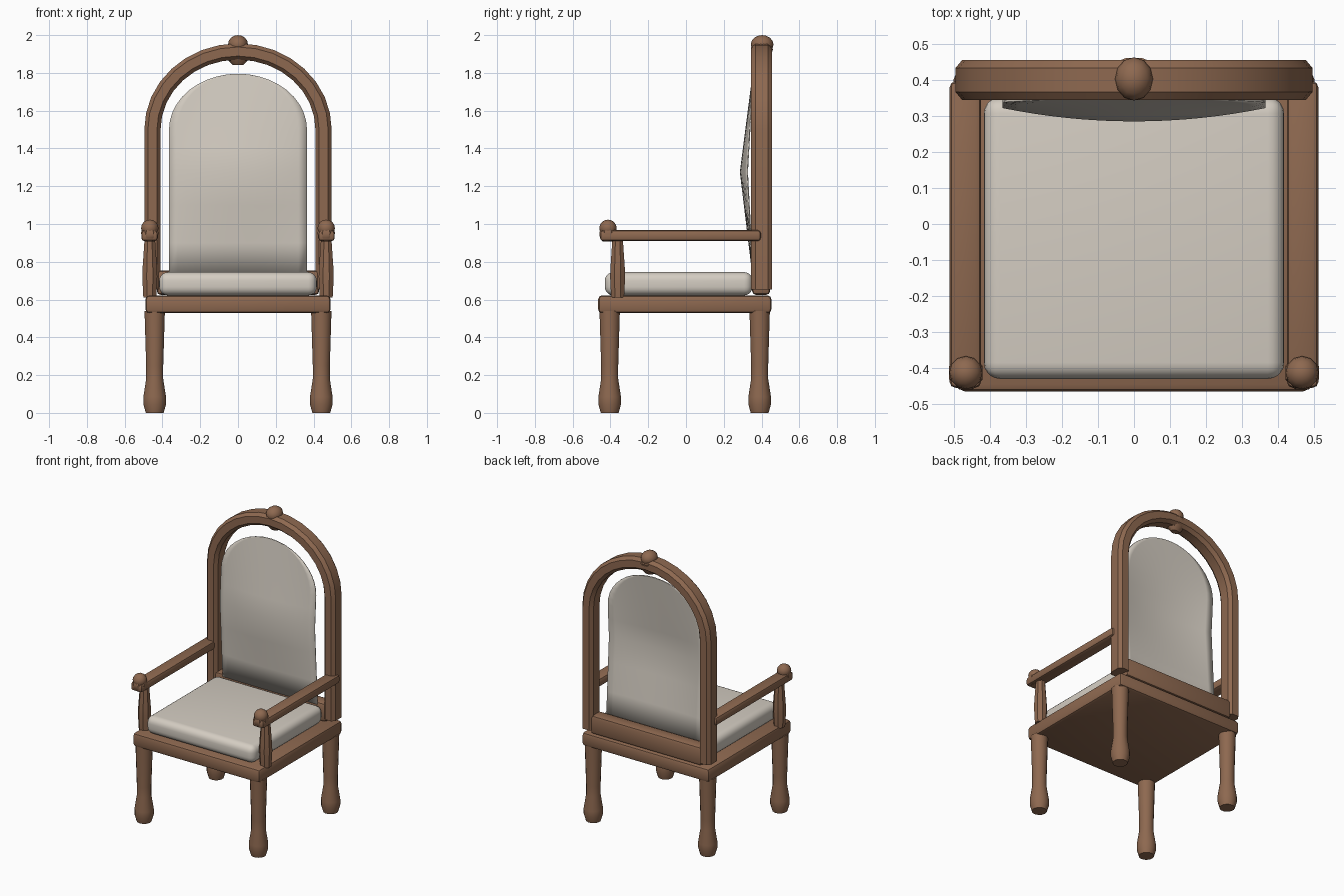
import bpy, bmesh, math
from mathutils import Vector

default = bpy.data.objects.get("Cube")
if default:
    bpy.data.objects.remove(default)


def material(name, rgb):
    mat = bpy.data.materials.new(name)
    mat.use_nodes = True
    mat.diffuse_color = (*rgb, 1)
    bsdf = next(n for n in mat.node_tree.nodes if n.type == 'BSDF_PRINCIPLED')
    bsdf.inputs["Base Color"].default_value = (*rgb, 1)
    return mat


wood = material("brown wood", (0.27, 0.14, 0.08))
fabric = material("cream fabric", (0.66, 0.61, 0.54))


def finish(name, bm, mat, angle=35):
    bmesh.ops.recalc_face_normals(bm, faces=bm.faces)
    mesh = bpy.data.meshes.new(name)
    bm.to_mesh(mesh)
    bm.free()
    mesh.materials.append(mat)
    obj = bpy.data.objects.new(name, mesh)
    bpy.context.collection.objects.link(obj)
    bpy.ops.object.select_all(action='DESELECT')
    obj.select_set(True)
    bpy.context.view_layer.objects.active = obj
    bpy.ops.object.shade_smooth_by_angle(angle=math.radians(angle))
    return obj


def box(name, low, high, mat, bevel, segments=2):
    low, high = Vector(low), Vector(high)
    bm = bmesh.new()
    bmesh.ops.create_cube(bm, size=1)
    for v in bm.verts:
        v.co = (low + high) / 2 + v.co * (high - low)
    bmesh.ops.bevel(bm, geom=bm.edges[:], offset=bevel, segments=segments,
                    profile=0.5, affect='EDGES')
    return finish(name, bm, mat)


def loft(bm, rings):
    """Skin closed rings of points and cap both ends."""
    rows = [[bm.verts.new(p) for p in ring] for ring in rings]
    n = len(rows[0])
    for a, b in zip(rows, rows[1:]):
        for i in range(n):
            j = (i + 1) % n
            bm.faces.new((a[i], a[j], b[j], b[i]))
    bm.faces.new(rows[0])
    bm.faces.new(rows[-1])


def turned(name, x, y, profile, sides, y_scale=1):
    """Lathe a (radius, height) profile around a vertical axis."""
    angles = [2 * math.pi * (i + 0.5) / sides for i in range(sides)]
    bm = bmesh.new()
    loft(bm, [[(x + r * math.cos(a), y + r * y_scale * math.sin(a), z)
               for a in angles] for r, z in profile])
    return finish(name, bm, wood)


def ball(name, center, radii):
    bm = bmesh.new()
    bmesh.ops.create_uvsphere(bm, u_segments=12, v_segments=8, radius=1)
    for v in bm.verts:
        v.co = Vector(c + r * p for c, r, p in zip(center, radii, v.co))
    return finish(name, bm, wood)


# Seat frame and cushion
box("seat_frame", (-0.49, -0.465, 0.528), (0.49, 0.452, 0.622), wood, 0.02)
box("seat_cushion", (-0.417, -0.43, 0.622), (0.417, 0.352, 0.745), fabric, 0.045, 5)

# Turned legs, arms, arm posts and knobs on both sides
leg = [(0.048, 0), (0.061, 0.045), (0.061, 0.085), (0.046, 0.18),
       (0.046, 0.25), (0.055, 0.54)]
post = [(0.037, 0.61), (0.043, 0.72), (0.041, 0.77), (0.03, 0.92)]
collar = [(0.03, 0.908), (0.046, 0.925), (0.05, 0.955), (0.036, 0.985)]
for side, s in (("left", 1), ("right", -1)):
    for end, y in (("front", -0.404), ("back", 0.39)):
        turned(f"{side}_{end}_leg", s * 0.441, y, leg, 16)
    turned(f"{side}_arm_post", s * 0.467, -0.362, post, 8)
    xs = sorted((s * 0.425, s * 0.512))
    box(f"{side}_armrest", (xs[0], -0.455, 0.91), (xs[1], 0.396, 0.967), wood, 0.016)
    turned(f"{side}_knob_collar", s * 0.467, -0.413, collar, 8)
    ball(f"{side}_knob", (s * 0.467, -0.413, 0.978), (0.046, 0.046, 0.045))

# Arched back frame: chamfered section swept up, over and down
section = [(0.043, -0.033), (0.043, 0.033), (0.024, 0.056), (-0.024, 0.056),
           (-0.043, 0.033), (-0.043, -0.033), (-0.024, -0.056), (0.024, -0.056)]
path = [(0.453, 0.652, 0)]
for i in range(17):
    a = math.pi * i / 16
    path.append((0.453 * math.cos(a), 1.5 + 0.413 * math.sin(a), a))
path.append((-0.453, 0.652, math.pi))
bm = bmesh.new()
loft(bm, [[(x + o * math.cos(a), 0.4 + d, z + o * math.sin(a)) for o, d in section]
          for x, z, a in path])
finish("back_arch", bm, wood, 25)
box("back_rail", (-0.43, 0.35, 0.625), (0.43, 0.445, 0.755), wood, 0.02)

# Crest ornament on top of the arch
crest = [(0.03, 1.843), (0.063, 1.875), (0.088, 1.925), (0.04, 1.962)]
turned("crest_collar", 0, 0.403, crest, 12, 0.68)
ball("crest_ball", (0, 0.403, 1.95), (0.053, 0.06, 0.05))

# Bowed upholstered back panel with an arched top
WIDTH, SPRING, TOP, PEAK, BOTTOM = 0.365, 1.5, 1.795, 1.275, 0.72
COLUMNS = 16
heights = [BOTTOM, 0.9, 1.1, PEAK, 1.4, SPRING]
heights += [SPRING + (TOP - SPRING) * math.sin(math.pi * k / 20) for k in range(1, 11)]
bm = bmesh.new()
rows = []
for z in heights:
    rise = max(0, (z - SPRING) / (TOP - SPRING))
    half = WIDTH * math.sqrt(max(0.0004, 1 - rise * rise))
    span = (TOP - PEAK) if z > PEAK else (PEAK - BOTTOM)
    tent = 1 - abs(z - PEAK) / span
    row = []
    for i in range(COLUMNS + 1):
        x = half * (2 * i / COLUMNS - 1)
        bow = 0.03 + 0.037 * (1 - (x / WIDTH) ** 2)
        row.append(bm.verts.new((x, 0.355 - tent * bow, z)))
    rows.append(row)
for a, b in zip(rows, rows[1:]):
    for i in range(COLUMNS):
        bm.faces.new((a[i], a[i + 1], b[i + 1], b[i]))
panel = finish("back_panel", bm, fabric, 30)
thick = panel.modifiers.new("thickness", 'SOLIDIFY')
thick.thickness = 0.006
thick.offset = 0
